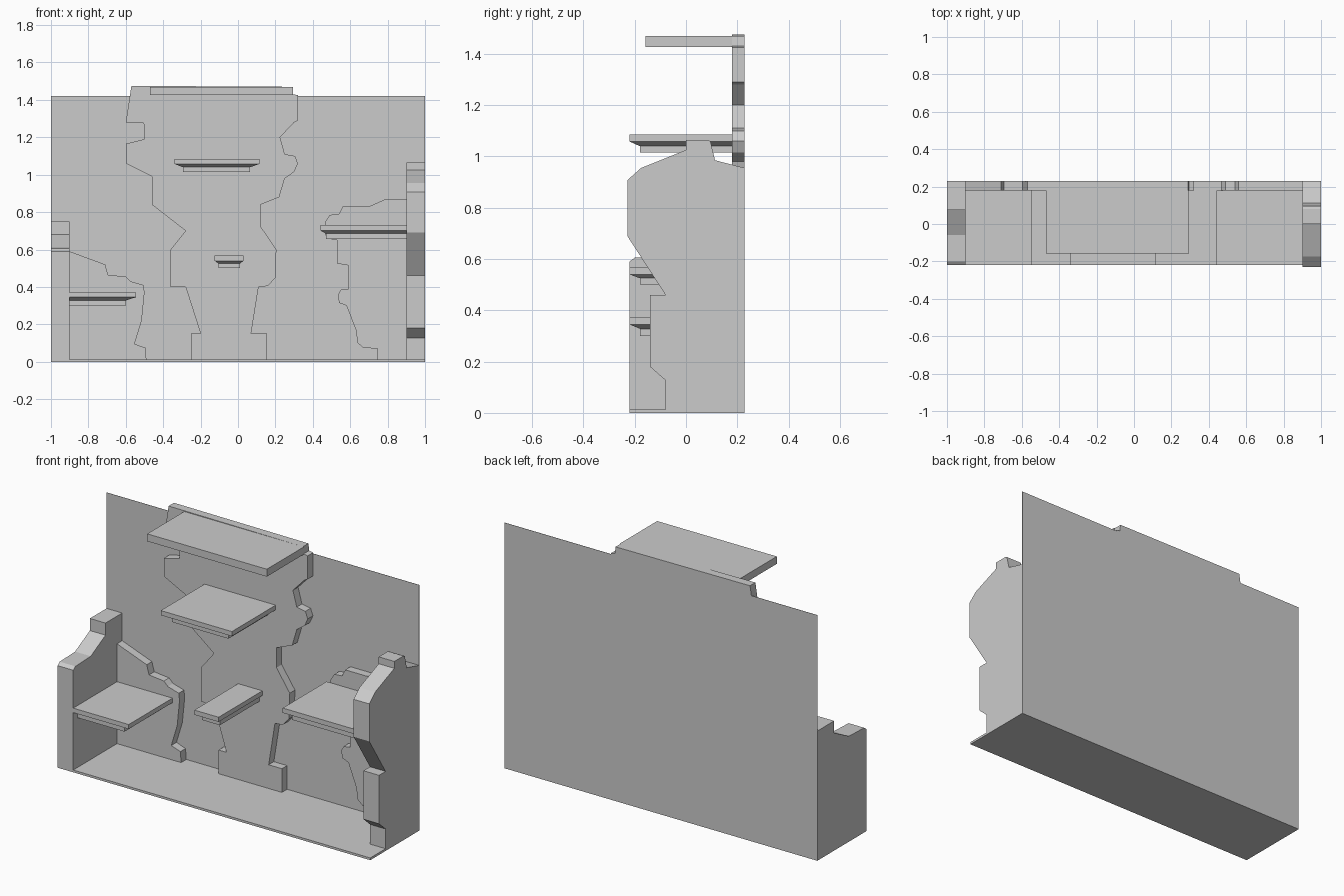
import bpy, bmesh

BACK, FRONT, RELIEF, FLOOR = 0.229, -0.22, 0.18, 0.013


def finish(name, bm):
    bmesh.ops.recalc_face_normals(bm, faces=bm.faces)
    mesh = bpy.data.meshes.new(name)
    bm.to_mesh(mesh)
    bm.free()
    obj = bpy.data.objects.new(name, mesh)
    bpy.context.collection.objects.link(obj)
    return obj


def prism(name, points, axis, a, b):
    """Extrude a 2D outline from a to b along x (outline y,z) or y (outline x,z)."""
    bm = bmesh.new()
    place = (lambda p: (a, p[0], p[1])) if axis == 'x' else (lambda p: (p[0], a, p[1]))
    face = bm.faces.new([bm.verts.new(place(p)) for p in points])
    ext = bmesh.ops.extrude_face_region(bm, geom=[face])['geom']
    step = (b - a, 0, 0) if axis == 'x' else (0, b - a, 0)
    bmesh.ops.translate(bm, vec=step, verts=[v for v in ext if isinstance(v, bmesh.types.BMVert)])
    return finish(name, bm)


def box(name, x0, x1, y0, y1, z0, z1):
    return prism(name, [(x0, z0), (x1, z0), (x1, z1), (x0, z1)], 'y', y0, y1)


def shelf(name, x0, x1, lx0, lx1, zs):
    """Slab with a chamfered underside stepping in to a narrower lower block."""
    bm = bmesh.new()
    rings = []
    for z, a, b, f in zip(zs, (lx0, lx0, x0, x0), (lx1, lx1, x1, x1),
                          (-0.18, -0.18, FRONT, FRONT)):
        rings.append([bm.verts.new(c) for c in
                      ((a, f, z), (b, f, z), (b, RELIEF, z), (a, RELIEF, z))])
    for lo, hi in zip(rings, rings[1:]):
        for i in range(4):
            j = (i + 1) % 4
            bm.faces.new((lo[i], lo[j], hi[j], hi[i]))
    bm.faces.new(rings[0])
    bm.faces.new(rings[-1])
    return finish(name, bm)


# Floor and thin backdrop
box("floor", -1, 1, FRONT, BACK, 0, FLOOR)
box("back_wall", -1, 1, BACK - 0.0015, BACK, 0, 1.42)

# Side walls, outlines in y,z
prism("left_wall", [(BACK, FLOOR), (BACK, 0.75), (0.075, 0.75), (0.075, 0.68),
                    (-0.06, 0.61), (-0.20, 0.605), (FRONT, 0.59), (FRONT, FLOOR)], 'x', -1, -0.9)
prism("right_wall", [(BACK, FLOOR), (BACK, 0.955), (0.113, 0.985), (0.095, 1.06), (0.08, 1.065),
                     (0, 1.065), (0, 1.025), (-0.175, 0.955), (-0.229, 0.907),
                     (-0.229, 0.69), (-0.08, 0.46), (-0.14, 0.46), (-0.14, 0.18),
                     (-0.08, 0.127), (-0.08, FLOOR)], 'x', 0.9, 1)

# Raised silhouettes against the backdrop, outlines in x,z
prism("centre_relief", [
    (-0.57, 1.475), (-0.60, 1.28), (-0.51, 1.28), (-0.50, 1.265), (-0.50, 1.19), (-0.60, 1.165),
    (-0.60, 1.06), (-0.46, 0.99), (-0.46, 0.84), (-0.28, 0.70), (-0.36, 0.60),
    (-0.36, 0.40), (-0.28, 0.40), (-0.20, 0.15), (-0.25, 0.15), (-0.25, FLOOR),
    (0.155, FLOOR), (0.155, 0.15), (0.07, 0.15), (0.11, 0.40), (0.16, 0.405),
    (0.20, 0.45), (0.205, 0.60), (0.12, 0.725), (0.12, 0.84), (0.22, 0.88),
    (0.25, 0.98), (0.30, 1.015), (0.32, 1.06), (0.305, 1.10), (0.25, 1.11),
    (0.225, 1.20), (0.30, 1.28), (0.32, 1.29), (0.32, 1.425), (0.295, 1.43), (0.29, 1.47)],
    'y', RELIEF, BACK)
prism("left_relief", [
    (-0.90, 0.59), (-0.71, 0.52), (-0.695, 0.465), (-0.60, 0.455), (-0.575, 0.43),
    (-0.505, 0.41), (-0.50, 0.37), (-0.515, 0.22), (-0.553, 0.095), (-0.495, 0.075),
    (-0.49, FLOOR), (-0.90, FLOOR)], 'y', RELIEF, BACK)
prism("right_relief", [
    (0.90, 0.87), (0.79, 0.87), (0.70, 0.83), (0.56, 0.83), (0.54, 0.79), (0.49, 0.785),
    (0.465, 0.745), (0.47, 0.66), (0.53, 0.65), (0.53, 0.525), (0.59, 0.515),
    (0.59, 0.39), (0.55, 0.385), (0.535, 0.36), (0.54, 0.315), (0.58, 0.30), (0.63, 0.17),
    (0.64, 0.10), (0.67, 0.075), (0.745, 0.07), (0.745, FLOOR), (0.90, FLOOR)],
    'y', RELIEF, BACK)

# Shelves
box("top_shelf", -0.47, 0.295, -0.158, RELIEF, 1.427, 1.47)
shelf("upper_shelf", -0.34, 0.115, -0.295, 0.065, (1.015, 1.04, 1.058, 1.085))
shelf("small_shelf", -0.125, 0.03, -0.105, 0.01, (0.50, 0.525, 0.54, 0.567))
shelf("left_shelf", -0.90, -0.545, -0.90, -0.60, (0.30, 0.328, 0.345, 0.371))
shelf("right_shelf", 0.44, 0.90, 0.47, 0.90, (0.655, 0.685, 0.702, 0.73))
